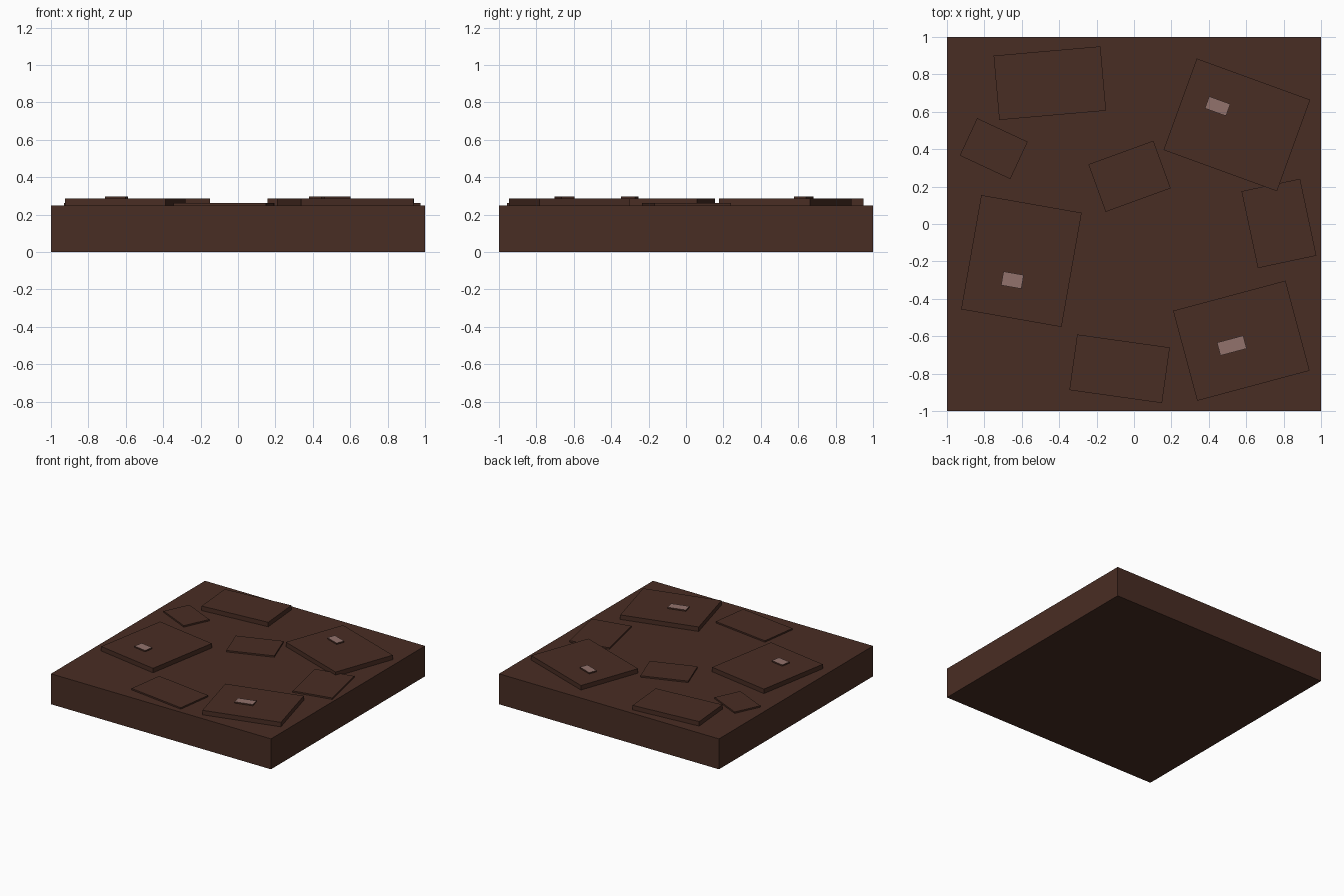
import bpy, math

default = bpy.data.objects.get("Cube")
if default:
    bpy.data.objects.remove(default)


def material(name, rgb):
    mat = bpy.data.materials.new(name)
    mat.use_nodes = True
    mat.diffuse_color = (*rgb, 1)
    node = next(n for n in mat.node_tree.nodes if n.type == 'BSDF_PRINCIPLED')
    node.inputs["Base Color"].default_value = (*rgb, 1)
    return mat


brown = material("dark_brown", (0.066, 0.026, 0.017))
pink = material("dusty_pink", (0.29, 0.17, 0.15))


def box(name, x, y, width, depth, angle, bottom, top, cap=None):
    """Flat box turned about z, with an optional colour on its top face."""
    bpy.ops.mesh.primitive_cube_add(size=1)
    obj = bpy.context.object
    obj.name = obj.data.name = name
    for v in obj.data.vertices:
        v.co.x *= width
        v.co.y *= depth
        v.co.z *= top - bottom
    obj.location = (x, y, (top + bottom) / 2)
    obj.rotation_euler.z = math.radians(angle)
    obj.data.materials.append(brown)
    if cap:
        obj.data.materials.append(cap)
        for face in obj.data.polygons:
            face.material_index = int(face.normal.z > 0.5)
    return obj


# Ground block
GROUND, LOW, HIGH, CHIP = 0.25, 0.262, 0.287, 0.298
box("ground_block", 0, 0, 2, 2, 0, 0, GROUND)

# Raised slabs: name, x, y, width, depth, angle, top
slabs = [
    ("back_right_slab", -0.45, 0.753, 0.573, 0.345, 5, HIGH),
    ("back_left_slab", 0.55, 0.53, 0.645, 0.52, -20, HIGH),
    ("right_slab", -0.602, -0.198, 0.545, 0.62, -10, HIGH),
    ("front_left_slab", 0.574, -0.624, 0.622, 0.498, 15, HIGH),
    ("small_right_slab", -0.75, 0.403, 0.298, 0.22, -25, LOW),
    ("centre_slab", -0.024, 0.255, 0.37, 0.27, 20, LOW),
    ("left_slab", 0.775, 0.003, 0.32, 0.42, 12, LOW),
    ("front_slab", -0.077, -0.774, 0.5, 0.3, -8, LOW),
]
for name, x, y, width, depth, angle, top in slabs:
    box(name, x, y, width, depth, angle, GROUND - 0.01, top)

# Small chips with pale tops
chips = [
    ("back_left_chip", 0.447, 0.63, 0.12, 0.068, -20),
    ("right_chip", -0.65, -0.3, 0.11, 0.075, -10),
    ("front_left_chip", 0.523, -0.65, 0.145, 0.072, 15),
]
for name, x, y, width, depth, angle in chips:
    box(name, x, y, width, depth, angle, HIGH - 0.01, CHIP, pink)
